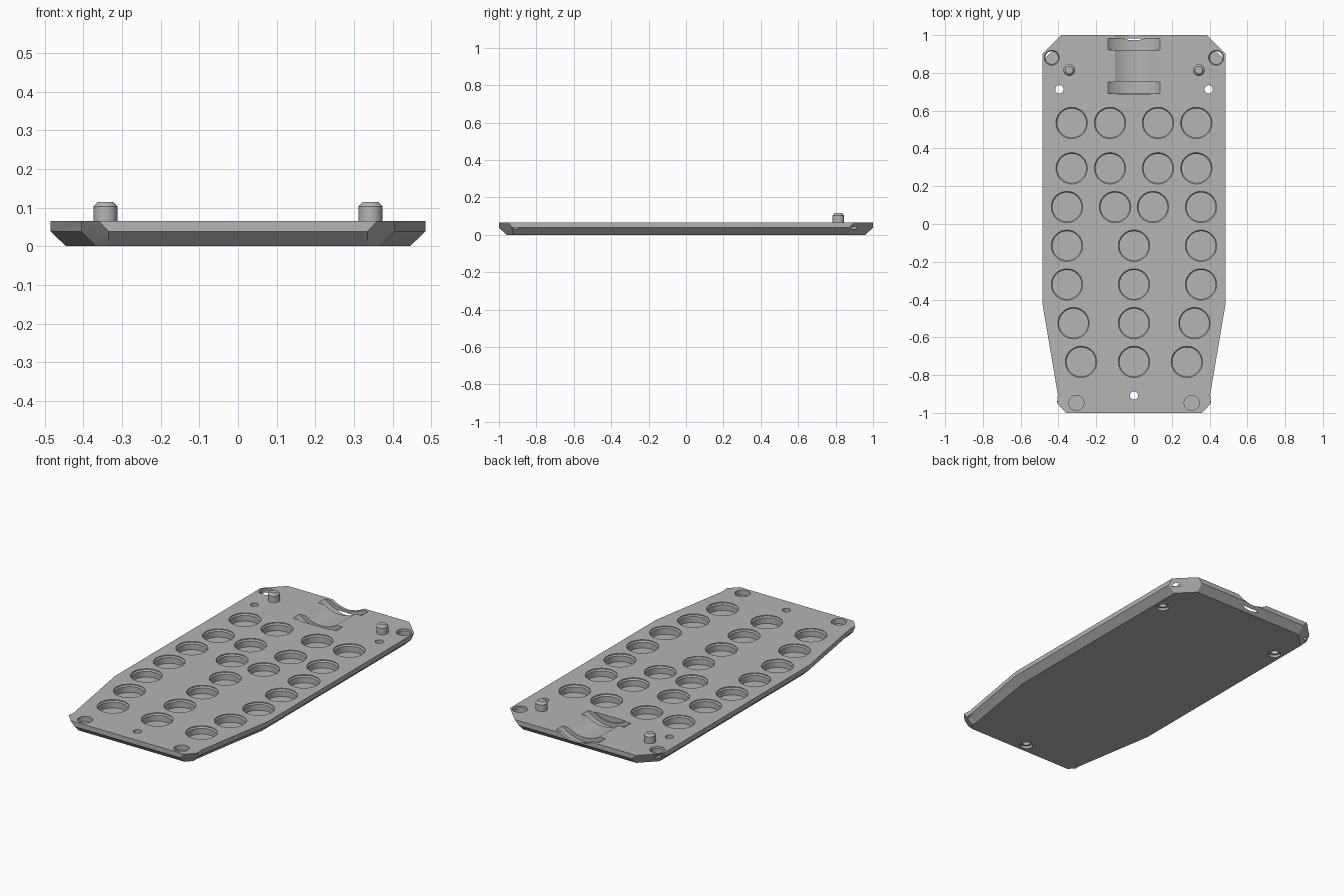
import bpy, bmesh, math
from mathutils import Matrix, Vector

cube = bpy.data.objects.get("Cube")
if cube:
    bpy.data.objects.remove(cube, do_unlink=True)

grey = bpy.data.materials.new("plain grey")
grey.diffuse_color = (0.46, 0.46, 0.46, 1)
grey.use_nodes = True
grey.node_tree.nodes["Principled BSDF"].inputs["Base Color"].default_value = (0.46, 0.46, 0.46, 1)

TOP = 0.065      # deck height
MID = 0.038      # where the underside bevel starts


def loft(bm, rings):
    """Skin a stack of equal-length rings (bottom to top) and cap the ends."""
    loops = [[bm.verts.new(p) for p in ring] for ring in rings]
    n = len(loops[0])
    for a, b in zip(loops, loops[1:]):
        for i in range(n):
            j = (i + 1) % n
            bm.faces.new((a[i], a[j], b[j], b[i]))
    bm.faces.new(loops[0][::-1])
    bm.faces.new(loops[-1])


def lathe(bm, profile, matrix, sides=40):
    """Turn a (radius, height) profile around the local z axis."""
    loft(bm, [[matrix @ Vector((r * math.cos(2 * math.pi * i / sides),
                                r * math.sin(2 * math.pi * i / sides), z))
               for i in range(sides)] for r, z in profile])


def finish(name, bm):
    bmesh.ops.recalc_face_normals(bm, faces=bm.faces[:])
    mesh = bpy.data.meshes.new(name)
    bm.to_mesh(mesh)
    bm.free()
    mesh.materials.append(grey)
    obj = bpy.data.objects.new(name, mesh)
    bpy.context.collection.objects.link(obj)
    return obj


def smooth(obj):
    bpy.ops.object.select_all(action='DESELECT')
    obj.select_set(True)
    bpy.context.view_layer.objects.active = obj
    bpy.ops.object.shade_smooth_by_angle(angle=math.radians(30))


def cut(obj, cutter):
    """Subtract the cutter from the object, then discard it."""
    cutter.hide_render = True
    mod = obj.modifiers.new("cut", 'BOOLEAN')
    mod.operation, mod.solver, mod.object = 'DIFFERENCE', 'EXACT', cutter
    bpy.ops.object.select_all(action='DESELECT')
    bpy.context.view_layer.objects.active = obj
    obj.select_set(True)
    bpy.ops.object.modifier_apply(modifier=mod.name)
    bpy.data.objects.remove(cutter, do_unlink=True)


def mirrored(half, z):
    """Right half of an outline, front to back, completed across x = 0."""
    return [(x, y, z) for x, y in half] + [(-x, y, z) for x, y in reversed(half)]


# Base plate: clipped corners, tapered front, bevelled underside
top = [(0.36, -1), (0.407, -0.95), (0.403, -0.905), (0.485, -0.42), (0.485, 0.9), (0.385, 1)]
mid = [(0.335, -1), (0.406, -0.93), (0.403, -0.905), (0.485, -0.42), (0.485, 0.873), (0.358, 1)]
low = [(0.335, -0.96), (0.367, -0.925), (0.365, -0.9), (0.445, -0.417), (0.445, 0.873), (0.358, 0.96)]
bm = bmesh.new()
loft(bm, [mirrored(low, 0), mirrored(mid, MID), mirrored(top, TOP)])
plate = finish("base_plate", bm)

# Round pockets, corner recesses and screw holes
rows = [(0.535, (-0.33, -0.127, 0.127, 0.33)), (0.295, (-0.33, -0.127, 0.127, 0.33)),
        (0.09, (-0.355, -0.1, 0.1, 0.355)), (-0.115, (-0.355, 0, 0.355)),
        (-0.32, (-0.355, 0, 0.355)), (-0.525, (-0.32, 0, 0.32)), (-0.73, (-0.28, 0, 0.28))]
pocket = [(0.077, 0.02), (0.077, 0.053), (0.083, 0.06), (0.083, 0.1)]
rear_recess = [(0.035, 0.03), (0.035, 0.057), (0.04, 0.062), (0.04, 0.1)]
front_recess = [(0.04, 0.035), (0.04, 0.1)]
screw_hole = [(0.034, -0.05), (0.034, 0.014), (0.022, 0.014), (0.022, 0.1)]
bm = bmesh.new()
for y, xs in rows:
    for x in xs:
        lathe(bm, pocket, Matrix.Translation((x, y, 0)))
for s in (-1, 1):
    lathe(bm, rear_recess, Matrix.Translation((s * 0.435, 0.88, 0)))
    lathe(bm, front_recess, Matrix.Translation((s * 0.305, -0.947, 0)))
for x, y in ((-0.395, 0.713), (0.395, 0.713), (0, -0.908)):
    lathe(bm, screw_hole, Matrix.Translation((x, y, 0)), 24)
# Small notches in the sides near the front
for s in (-1, 1):
    bmesh.ops.create_cube(bm, size=1, matrix=Matrix.Translation((s * 0.42, -0.91, 0.025))
                          @ Matrix.Diagonal((0.05, 0.022, 0.03, 1)))
cut(plate, finish("hole_cutter", bm))

# Curved cable saddle and its two deeper strap grooves at the back
axis = Matrix.Translation((0, 0, 0.215)) @ Matrix.Rotation(-math.pi / 2, 4, 'X')
bm = bmesh.new()
lathe(bm, [(0.18, 0.685), (0.18, 1.1)], axis, 96)
cut(plate, finish("saddle_cutter", bm))
bm = bmesh.new()
for y0, y1 in ((0.692, 0.752), (0.922, 0.982)):
    lathe(bm, [(0.203, y0), (0.203, y1)], axis, 96)
cut(plate, finish("strap_cutter", bm))
smooth(plate)

# Locating pegs with chamfered tips
for s, side in ((-1, "right"), (1, "left")):
    bm = bmesh.new()
    lathe(bm, [(0.031, TOP - 0.01), (0.031, 0.103), (0.02, 0.115)],
          Matrix.Translation((s * 0.343, 0.815, 0)), 32)
    smooth(finish(side + "_peg", bm))
